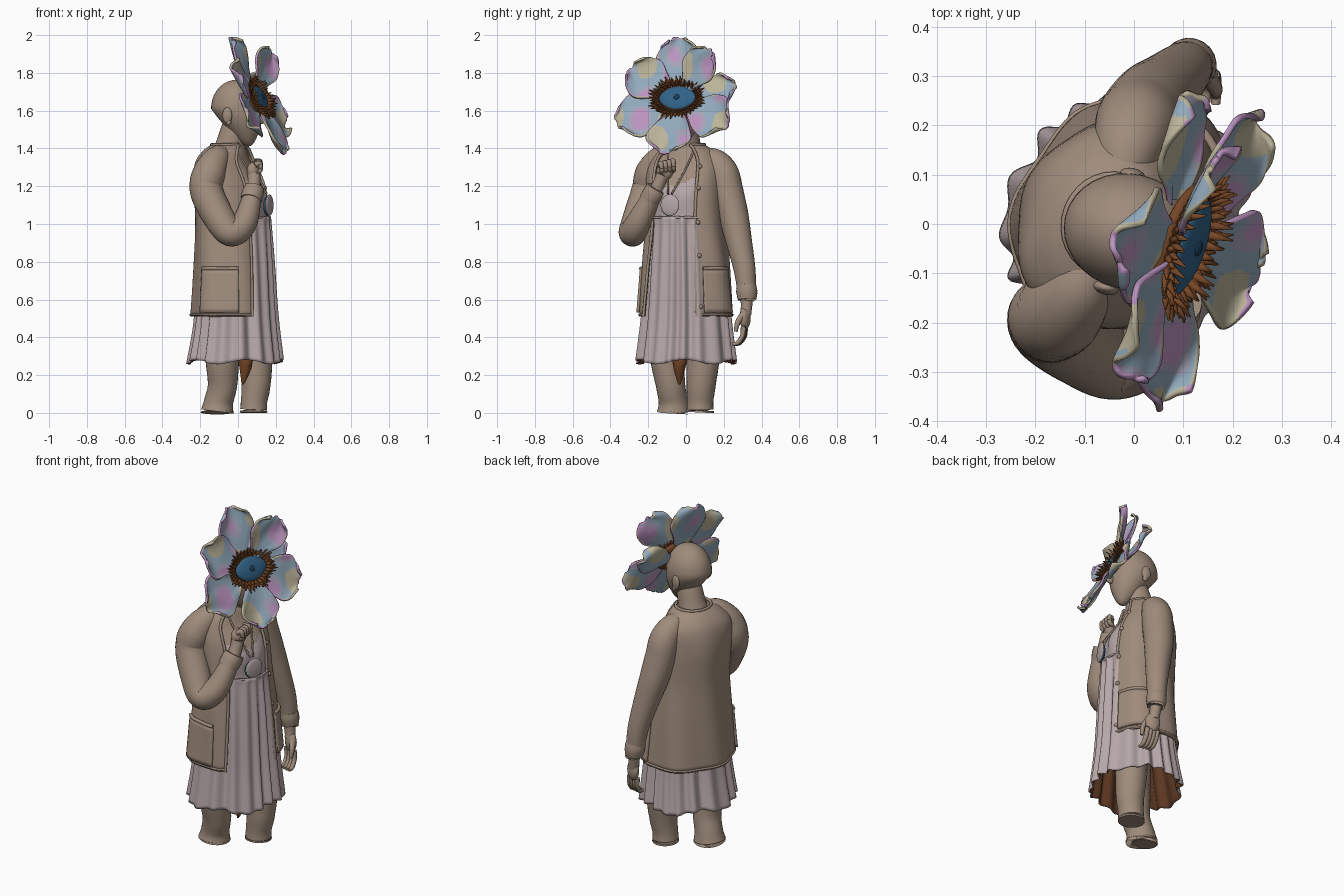
import bpy, bmesh, math
from math import sin, cos, pi
from mathutils import Vector, Matrix

if "Cube" in bpy.data.objects:
    bpy.data.objects.remove(bpy.data.objects["Cube"])


def material(name, *rgb):
    lin = [(c / 255) ** 2.2 for c in rgb] + [1]
    m = bpy.data.materials.new(name)
    m.use_nodes = True
    m.diffuse_color = lin
    m.node_tree.nodes["Principled BSDF"].inputs["Base Color"].default_value = lin
    return m


TAUPE = material("skin and knit taupe", 158, 139, 123)
DRESS = material("dusty pink cloth", 182, 166, 167)
BROWN = material("brown", 118, 72, 42)
LINING = material("dark lining brown", 92, 58, 38)
BLUE = material("petal blue", 144, 168, 186)
CREAM = material("petal cream", 186, 178, 152)
PINK = material("petal pink", 186, 146, 190)
MAUVE = material("petal mauve", 166, 162, 184)
IRIS = material("iris blue", 52, 98, 134)
PUPIL = material("pupil navy", 32, 62, 88)

# Body frame: forward and left directions of the turned figure
FWD, LEFT = Vector((.93, -.36, 0)), Vector((.36, .93, 0))


def spline(rows, t):
    """Catmull-Rom sample of a list of tuples, t from 0 to 1."""
    n = len(rows) - 1
    i = min(int(t * n), n - 1)
    f = t * n - i
    p = [rows[max(0, min(n, k))] for k in range(i - 1, i + 3)]
    return [b + .5 * f * (c - a + f * (2 * a - 5 * b + 4 * c - d + f * (3 * (b - c) + d - a)))
            for a, b, c, d in zip(*p)]


def finish(name, bm, mats):
    me = bpy.data.meshes.new(name)
    bm.to_mesh(me)
    bm.free()
    for m in mats:
        me.materials.append(m)
    me.shade_smooth()
    ob = bpy.data.objects.new(name, me)
    bpy.context.collection.objects.link(ob)
    return ob


def grid(name, nu, nv, fn, mats, loop=False, caps=False, rule=None, thick=0, inner=0):
    """Sheet of quads from fn(u, v); loop joins the u ends."""
    bm = bmesh.new()
    cols = nu if loop else nu + 1
    vs = [[bm.verts.new(fn(i / nu, j / nv)) for i in range(cols)] for j in range(nv + 1)]
    for j in range(nv):
        for i in range(nu):
            k = (i + 1) % cols
            f = bm.faces.new((vs[j][i], vs[j][k], vs[j + 1][k], vs[j + 1][i]))
            if rule:
                f.material_index = rule((i + .5) / nu, (j + .5) / nv, f.calc_center_median())
    if caps:
        bm.faces.new(vs[0][::-1])
        bm.faces.new(vs[-1])
        bmesh.ops.recalc_face_normals(bm, faces=bm.faces)
    ob = finish(name, bm, mats)
    if thick:
        s = ob.modifiers.new("thickness", "SOLIDIFY")
        s.thickness, s.offset, s.material_offset = thick, -1, inner
    return ob


def tube(name, pts, mat, sides=20, steps=8):
    """Round limb through points (x, y, z, radius)."""
    def fn(u, v):
        p = Vector(spline(pts, v)[:3])
        d = Vector(spline(pts, min(1, v + .005))[:3]) - Vector(spline(pts, max(0, v - .005))[:3])
        q = d.to_track_quat("Z", "Y")
        r = spline(pts, v)[3]
        return p + q @ Vector((r * cos(2 * pi * u), r * sin(2 * pi * u), 0))
    ob = grid(name, sides, steps * (len(pts) - 1), fn, [mat], loop=True, caps=True)
    bpy.ops.object.select_all(action="DESELECT")
    ob.select_set(True)
    bpy.context.view_layer.objects.active = ob
    bpy.ops.object.shade_smooth_by_angle(angle=math.radians(50))


def ball(name, loc, size, mat, axes=(FWD, LEFT, Vector((0, 0, 1))), shape=None):
    """Ellipsoid along the given axes, with an optional shaping rule."""
    bm = bmesh.new()
    bmesh.ops.create_uvsphere(bm, u_segments=32, v_segments=20, radius=1)
    for v in bm.verts:
        c = shape(v.co) if shape else v.co
        v.co = Vector(loc) + sum((a * s * k for a, s, k in zip(axes, size, c)), Vector())
    finish(name, bm, [mat])


def ring(cx, a, b, th, z):
    return Vector((cx, 0, z)) + FWD * a * cos(th) + LEFT * b * sin(th)


# Cardigan: rows of height, centre, depth, width, half opening angle
coat = [(.51, -.02, .222, .258, .55), (.8, -.022, .207, .235, .55), (1.0, -.03, .197, .214, .57),
        (1.2, -.048, .188, .212, .6), (1.32, -.07, .15, .205, .6), (1.385, -.062, .12, .155, .6),
        (1.42, -.048, .092, .1, .6)]


def coat_at(th, t, off=0):
    z, cx, a, b, o = spline(coat, t)
    off += .008 * sin(6 * th + 5 * t) * (1 - t)
    return ring(cx, a + off, b + off, th, z)


def coat_sheet(u, v):
    o = spline(coat, v)[4]
    wide = .18 * (1 - v)
    return coat_at(o + u * (2 * pi - 2 * o - wide), v)


grid("cardigan", 72, 36, coat_sheet, [TAUPE, LINING], thick=.012, inner=1)
edge = [coat_sheet(0, i / 12) for i in range(13)] + [coat_sheet(i / 8, 1) for i in range(1, 8)]
edge += [coat_sheet(1, 1 - i / 12) for i in range(13)]
tube("cardigan_trim", [(*p, .008) for p in edge], TAUPE, 8, 3)
tube("cardigan_hem", [(*coat_sheet(i / 24, .01), .006) for i in range(25)], TAUPE, 8, 2)
for side, lo, hi in (("right", -2.0, -1.05), ("left", .72, 1.5)):
    grid(side + "_pocket", 16, 8, lambda u, v: coat_at(lo + u * (hi - lo), .02 + .125 * v, .016 - .006 * v),
         [TAUPE], thick=.016)
    tube(side + "_pocket_band", [(*coat_at(lo + i / 6 * (hi - lo), .145, .006), .01)
                                 for i in range(7)], TAUPE, 8, 2)
for i in range(5):
    ball(f"button_{i}", coat_at(.65, .04 + .15 * i, .001), (.012, .012, .012), TAUPE)


# Chest with the bodice cut in by height
def chest_at(u, v):
    z, cx, a, b, o = spline(coat, .3 + .7 * v)
    th = 2 * pi * u
    bust = sum(math.exp(-((cos(th - c) - 1) * 18) ** 2 - ((z - 1.15) / .08) ** 2) for c in (.38, -.38))
    return ring(cx, a - .016 + .022 * bust, b - .016, th, z)


grid("chest_and_bodice", 72, 48, chest_at, [TAUPE, DRESS], loop=True, caps=True,
     rule=lambda u, v, c: int(c.z < 1.18 + .06 * abs(sin(2 * pi * u * 2.6))))

# Gathered skirt with a dark lining
skirt = [(.27, -.015, .258, .275), (.5, -.01, .222, .247), (.8, -.016, .205, .22), (1.04, -.028, .196, .195)]


def skirt_at(u, v):
    z, cx, a, b = spline(skirt, v)
    th = 2 * pi * u
    fold = (1 - v) ** .3 * .017 * (cos(18 * th + 1.6 * sin(3 * th)) - 1) * (.7 + .3 * sin(5 * th))
    a += .012 * max(0, cos(th)) ** 6 * v
    return ring(cx, a + fold, b + fold, th, z + .012 * (1 - v) * sin(5 * th))


grid("skirt", 220, 24, skirt_at, [DRESS, LINING], loop=True, thick=.007, inner=1)
tube("waist_seam", [(*ring(-.028, .2, .19, -.7 + i / 7, 1.035), .006) for i in range(11)], DRESS, 8, 2)

# Legs, cut flat at the base, with a wedge of lining between them
tube("right_leg", [(-.08, -.1, .5, .095), (-.083, -.1, .3, .09), (-.082, -.082, .15, .078),
                   (-.102, -.068, .06, .077), (-.11, -.066, .004, .088)], TAUPE, 28)
tube("left_leg", [(.09, .09, .5, .095), (.095, .09, .3, .088), (.095, .08, .15, .078),
                  (.085, .075, .06, .07), (.082, .075, .002, .073)], TAUPE, 28)
tube("lining_wedge", [(.035, -.03, .33, .045), (.04, -.035, .25, .035), (.025, -.035, .15, .006)], BROWN)

# Sleeves and cuffs
tube("right_sleeve", [(-.075, -.06, 1.37, .045), (-.11, -.13, 1.345, .07), (-.15, -.18, 1.27, .088),
                      (-.168, -.2, 1.18, .088), (-.11, -.245, 1.05, .084), (-.04, -.283, .955, .074),
                      (.03, -.255, 1.0, .068), (.07, -.195, 1.12, .053), (.08, -.165, 1.17, .05)], TAUPE, 28)
tube("right_cuff", [(.068, -.195, 1.125, .055), (.078, -.172, 1.16, .058), (.085, -.155, 1.19, .054)], TAUPE)
tube("left_sleeve", [(-.03, .08, 1.36, .045), (-.012, .15, 1.33, .07), (.003, .195, 1.27, .083),
                     (.013, .217, 1.18, .085), (.035, .25, 1.05, .08), (.065, .278, .92, .07),
                     (.098, .31, .76, .058), (.11, .322, .64, .05)], TAUPE, 28)
tube("left_cuff", [(.108, .318, .68, .052), (.112, .322, .64, .056), (.118, .324, .595, .048)], TAUPE)

# Hands: palm plus repeated curled fingers
tube("right_wrist", [(.08, -.165, 1.16, .038), (.085, -.14, 1.22, .034), (.085, -.122, 1.26, .036)], TAUPE)
ball("right_palm", (.082, -.112, 1.28), (.034, .045, .048), TAUPE)
tube("left_wrist", [(.112, .322, .62, .034), (.12, .32, .56, .03), (.125, .315, .52, .03)], TAUPE)
ball("left_palm", (.13, .313, .5), (.042, .027, .058), TAUPE)
for i in range(4):
    h = Vector((.09, -.14 + .021 * i, 1.31 + .004 * i))
    tube(f"right_finger_{i}", [(*h, .014), (*(h + Vector((.024, .008, .012))), .014),
                               (*(h + Vector((.028, .012, -.025))), .013),
                               (*(h + Vector((.005, .012, -.04))), .01)], TAUPE, 10, 4)
    g = Vector((.1 + .02 * i, .315 - .004 * i, .46))
    tube(f"left_finger_{i}", [(*g, .014), (*(g + Vector((.004, -.004, -.05))), .013),
                              (*(g + Vector((.006, -.03, -.09))), .012),
                              (*(g + Vector((.006, -.06, -.095))), .009)], TAUPE, 10, 4)
tube("right_thumb", [(.09, -.085, 1.27, .016), (.1, -.072, 1.31, .015), (.095, -.075, 1.345, .01)], TAUPE, 10)
tube("left_thumb", [(.15, .3, .52, .017), (.165, .275, .48, .015), (.165, .262, .43, .01)], TAUPE, 10)

# Neck, head and ears
tube("neck", [(-.05, 0, 1.36, .1), (-.04, 0, 1.42, .078), (-.02, -.005, 1.5, .07), (0, -.01, 1.58, .06)], TAUPE, 28)


def head_shape(c):
    low = max(0, -c.z)
    return (c.x * (1 - .35 * low) + .5 * low, c.y * (1 - .32 * low * low), c.z * (1 + .3 * low))


HEAD = (Vector((.97, -.23, 0)), Vector((.23, .97, 0)), Vector((0, 0, 1)))
ball("head", (-.01, -.015, 1.61), (.134, .118, .153), TAUPE, HEAD, head_shape)
for side, s in (("left", 1), ("right", -1)):
    ear = Vector((-.03, -.015, 1.575)) + HEAD[1] * .118 * s
    ball(side + "_ear", ear, (.026, .014, .042), TAUPE, HEAD)
    ball(side + "_ear_lobe", ear + Vector((.008, 0, -.035)), (.014, .01, .018), TAUPE, HEAD)
ball("nose", (.125, -.05, 1.56), (.025, .018, .03), TAUPE, HEAD)

# Necklace
for s in (-1, 1):
    tube("necklace_chain", [(*ring(-.045, .09, .09, s * 1.0, 1.42), .005), (*ring(-.055, .14, .13, s * .45, 1.31), .005),
                            (.152, -.085 + .01 * s, 1.16, .005)], TAUPE, 8)
ball("pendant", (.166, -.085, 1.1), (.012, .053, .057), DRESS)
ball("pendant_back", (.156, -.087, 1.095), (.014, .05, .052), IRIS)

# Flower frame: outward normal, sideways and upward directions
N = Vector((.87, -.29, .38)).normalized()
S = Vector((.32, .95, 0)).normalized()
U = N.cross(S)
CORE = Vector((.1, -.04, 1.66))
# Petals: angle, length, half width, lift, forward tilt
petals = [(97, .355, .118, 0, 0), (53, .3, .105, .012, .09), (19, .31, .09, -.035, -.02), (-27, .33, .125, .01, -.01),
          (-93, .33, .12, .012, .02), (203, .355, .125, -.005, .01), (149, .33, .118, .012, .01)]
for k, (deg, length, width, lift, tilt) in enumerate(petals):
    out = S * cos(math.radians(deg)) + U * sin(math.radians(deg))
    across = N.cross(out)

    def petal_at(u, v):
        w = 2 * v - 1
        r = .05 + (length - .05) * (u * (1 - .13 * w * w * u) + .012 * u * sin(9 * w + k))
        half = width * (.25 + .75 * sin(pi / 2 * min(1, u / .66)) ** 1.6) * (1 - max(0, (u - .66) / .34) ** 2.4 * .6)
        half *= 1 + .03 * sin(14 * u + k)
        wave = .009 * sin(6 * u + 4 * w + 2 * k) * max(abs(w), u) ** 2
        cup = .025 * u * w * w + .02 * max(0, u - .7) + tilt * u
        return CORE + out * r + across * half * w + N * (lift + wave + cup)

    # Soft patches of colour, with pink and cream rims
    def petal_tint(u, v, c):
        a = sin(24 * c.y + 2.1 * k) * sin(19 * c.z + 1.3 * k) + .3 * sin(33 * c.x + k)
        rim = max(u, abs(2 * v - 1))
        if rim > .96:
            return 2 if sin(5 * u + 4 * v + 2 * k) > -.1 else 1
        a += .3 * rim * (1 if a > 0 else -1)
        return 2 if a > .9 else 3 if a > .58 else 1 if a < -.64 else 0

    grid(f"petal_{k}", 36, 36, petal_at, [BLUE, CREAM, PINK, MAUVE], rule=petal_tint, thick=.012)

# Flower centre: brown cup, fringe of lashes, eye
FLOWER = (N, S, U)
ball("flower_cup", CORE - N * .002, (.03, .13, .098), BROWN, FLOWER)
bm = bmesh.new()
for row, (count, size, fwd) in enumerate(((40, 1, .5), (36, .95, 1.1), (30, .9, 2.2))):
    for i in range(count):
        t = 2 * pi * (i + .5 * row) / count
        rim = S * .118 * cos(t) + U * .085 * sin(t)
        d = (rim.normalized() + N * fwd + S * .25 * sin(7 * i)).normalized()
        long = .04 + .014 * sin(5 * i)
        place = Matrix.Translation(CORE + N * .014 + rim * size + d * long / 2) @ d.to_track_quat("Z", "Y").to_matrix().to_4x4()
        bmesh.ops.create_cone(bm, segments=6, radius1=.012, radius2=.002, depth=long, cap_ends=True, matrix=place)
finish("lash_fringe", bm, [BROWN])
ball("iris", CORE + N * .018, (.018, .104, .066), IRIS, FLOWER,
     lambda c: (c.x, c.y, c.z * (1 - .25 * c.y * c.y)))
ball("pupil", CORE + N * .034, (.008, .016, .016), PUPIL, FLOWER)
